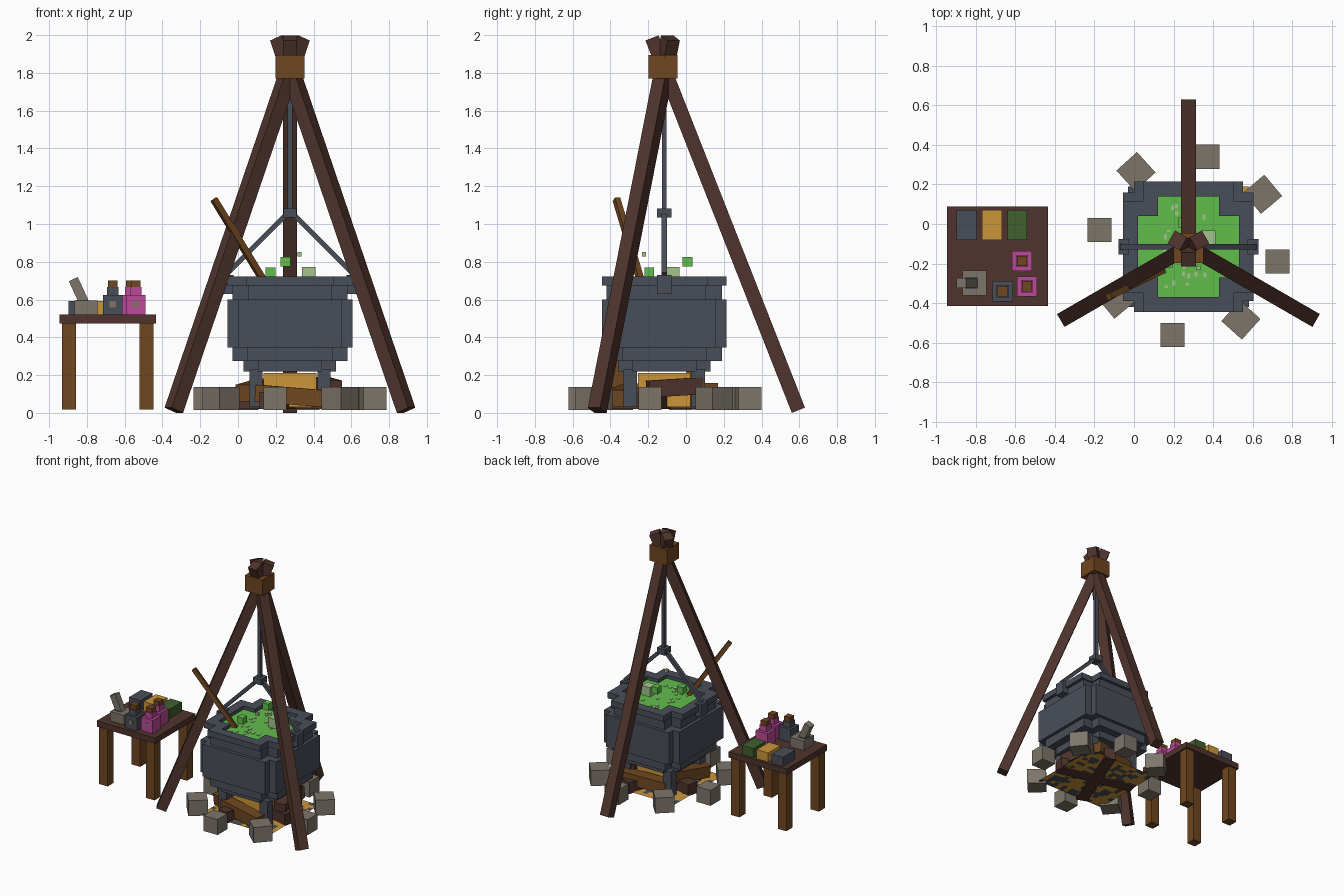
import bpy, bmesh, math, random
from mathutils import Vector, Matrix

random.seed(4)
cube = bpy.data.objects.get("Cube")
if cube:
    bpy.data.objects.remove(cube, do_unlink=True)


def material(name, hex_code):
    rgb = [int(hex_code[i:i + 2], 16) / 255 for i in (0, 2, 4)]
    lin = [c / 12.92 if c < 0.04045 else ((c + 0.055) / 1.055) ** 2.4 for c in rgb]
    m = bpy.data.materials.new(name)
    m.use_nodes = True
    m.diffuse_color = (*lin, 1)
    m.node_tree.nodes["Principled BSDF"].inputs["Base Color"].default_value = (*lin, 1)
    return m


DARK = material("dark wood", "50342D")
WOOD = material("warm wood", "6F4720")
IRON = material("iron", "494E58")
STONE = material("stone", "7D756A")
GREEN = material("potion green", "61BE4B")
PALE = material("pale green", "A3C48C")
YELLOW = material("ember yellow", "CB9639")
PINK = material("pink glass", "BC4A9B")
LEAF = material("book green", "40602F")


def finish(name, bm, *mats):
    bmesh.ops.recalc_face_normals(bm, faces=bm.faces)
    me = bpy.data.meshes.new(name)
    bm.to_mesh(me)
    bm.free()
    for m in mats:
        me.materials.append(m)
    ob = bpy.data.objects.new(name, me)
    bpy.context.collection.objects.link(ob)
    return ob


def box(name, center, size, mat, rot=0.0, tilt=0.0):
    bm = bmesh.new()
    mtx = (Matrix.Translation(center) @ Matrix.Rotation(rot, 4, 'Z')
           @ Matrix.Rotation(tilt, 4, 'X') @ Matrix.Diagonal((*size, 1)))
    bmesh.ops.create_cube(bm, size=1, matrix=mtx)
    return finish(name, bm, mat)


def beam(name, a, b, width, mat):
    """Square bar from a to b, with one pair of sides kept upright."""
    a, b = Vector(a), Vector(b)
    d = (b - a).normalized()
    side = d.cross(Vector((0, 0, 1))).normalized()
    mtx = Matrix((side, d.cross(side), d)).transposed().to_4x4()
    bm = bmesh.new()
    bmesh.ops.create_cube(bm, size=1, matrix=Matrix.Translation((a + b) / 2) @ mtx
                          @ Matrix.Diagonal((width, width, (b - a).length, 1)))
    return finish(name, bm, mat)


CX, CY = 0.275, -0.115


def plus_loop(bm, half, arm, z):
    """Twelve vertices of a stepped, plus-shaped outline."""
    quarter = [(half, -arm), (half, arm), (arm, arm)]
    pts = []
    for k in range(4):
        c, s = [(1, 0), (0, 1), (-1, 0), (0, -1)][k]
        pts += [(x * c - y * s, x * s + y * c) for x, y in quarter]
    return [bm.verts.new((CX + x, CY + y, z)) for x, y in pts]


# Tripod legs crossing just below their tops
for name, deg in (("back", 90), ("right", 210), ("left", 330)):
    dx, dy = math.cos(math.radians(deg)), math.sin(math.radians(deg))
    beam(name + "_tripod_leg", (CX + 0.71 * dx, CY + 0.71 * dy, 0.014),
         (CX - 0.065 * dx, CY - 0.065 * dy, 1.985), 0.075, DARK)
box("tripod_binding", (CX, -0.122, 1.833), (0.152, 0.152, 0.125), WOOD)

# Hanging rod, knot block and pot handle
box("hanging_rod", (CX, CY, 1.41), (0.026, 0.026, 0.72), IRON)
box("handle_block", (CX, CY, 1.058), (0.07, 0.075, 0.047), IRON)
for name, s in (("right", -1), ("left", 1)):
    beam(name + "_handle_arm", (CX + s * 0.02, CY, 1.05), (CX + s * 0.335, CY, 0.735), 0.027, IRON)
    box(name + "_handle_bracket", (CX + s * 0.327, CY, 0.68), (0.055, 0.078, 0.1), IRON)

# Cauldron: stacked stepped outlines (half width, arm width, height)
profile = [(0.245, 0.17, 0.22), (0.245, 0.17, 0.275), (0.305, 0.225, 0.275), (0.305, 0.225, 0.345),
           (0.33, 0.275, 0.345), (0.33, 0.275, 0.60), (0.305, 0.22, 0.60), (0.305, 0.22, 0.675),
           (0.33, 0.23, 0.675), (0.33, 0.23, 0.722), (0.255, 0.155, 0.722), (0.255, 0.155, 0.66)]
bm = bmesh.new()
loops = [plus_loop(bm, *p) for p in profile]
for lo, hi in zip(loops, loops[1:]):
    for i in range(12):
        j = (i + 1) % 12
        bm.faces.new((lo[i], lo[j], hi[j], hi[i]))
bm.faces.new(loops[0][::-1])
bm.faces.new(loops[-1])
finish("cauldron", bm, IRON)
for sx in (-1, 1):
    for sy in (-1, 1):
        box("cauldron_foot", (CX + sx * 0.18, CY + sy * 0.18, 0.13), (0.07, 0.07, 0.2), IRON)

# Potion surface, flecks and bubbles
bm = bmesh.new()
bm.faces.new(plus_loop(bm, 0.255, 0.155, 0.695))
finish("potion", bm, GREEN)
for i in range(22):
    box("potion_fleck", (CX + random.uniform(-0.14, 0.14), CY + random.uniform(-0.23, 0.23), 0.697),
        (0.016, random.choice((0.012, 0.024)), 0.005), PALE)
for x, y, z, s, m in ((0.172, -0.195, 0.745, 0.052, GREEN), (0.252, 0.008, 0.80, 0.052, GREEN),
                      (0.375, -0.07, 0.735, 0.073, PALE), (0.325, -0.222, 0.84, 0.022, PALE)):
    box("bubble", (x, y, z), (s, s, s), m)
beam("stirring_stick", (0.16, -0.228, 0.66), (-0.127, -0.368, 1.13), 0.032, WOOD)

# Ember bed with ash patches
bm = bmesh.new()
bmesh.ops.create_grid(bm, x_segments=16, y_segments=16, size=0.305,
                      matrix=Matrix.Translation((CX, CY, 0.03)))
for f in bm.faces:
    f.material_index = int(random.random() < 0.38)
finish("ember_bed", bm, YELLOW, IRON)
box("fire", (CX, CY, 0.122), (0.28, 0.28, 0.18), YELLOW)

# Logs: a crossed pair below, shorter ones leaning on top
for dx, dy, z, length, deg, tilt in ((0, 0, 0.065, 0.66, -21, 0), (0, 0, 0.065, 0.62, 77, 0),
                                     (0.20, 0.06, 0.135, 0.30, 12, 0.06), (-0.19, -0.04, 0.12, 0.32, -20, 0.1),
                                     (0.0, -0.22, 0.09, 0.36, 80, 0.08), (0.02, 0.21, 0.1, 0.36, 100, -0.08)):
    box("log", (CX + dx, CY + dy, z), (0.09, length, 0.09), DARK if length < 0.31 else WOOD
        if length < 0.5 else DARK, math.radians(deg), tilt)

# Ring of stones
for x, y, deg in ((0.01, 0.265, 42), (0.37, 0.34, 0), (0.65, 0.15, 40), (0.725, -0.19, 0),
                  (0.54, -0.485, 48), (0.195, -0.56, 0), (-0.09, -0.38, 40), (-0.175, -0.03, 0)):
    box("hearth_stone", (x, y, 0.077), (0.14 if deg else 0.122, 0.14 if deg else 0.122, 0.122),
        STONE, math.radians(deg))

# Table
TX, TY = -0.69, -0.163
box("table_top", (TX, TY, 0.497), (0.51, 0.505, 0.046), DARK)
for sx in (-1, 1):
    for sy in (-1, 1):
        box("table_leg", (TX + sx * 0.205, TY + sy * 0.203, 0.247), (0.074, 0.074, 0.456), WOOD)

# Books
for x, m in ((-0.847, IRON), (-0.718, YELLOW), (-0.59, LEAF)):
    box("book", (x, -0.006, 0.556), (0.1, 0.152, 0.072), m)

# Mortar and pestle
box("mortar", (-0.805, -0.298, 0.557), (0.122, 0.125, 0.075), STONE)
box("mortar_hollow", (-0.825, -0.298, 0.595), (0.06, 0.06, 0.006), IRON)
beam("pestle", (-0.815, -0.298, 0.585), (-0.872, -0.298, 0.708), 0.052, STONE)

# Corked bottles with labels
for x, y, m in ((-0.566, -0.187, PINK), (-0.541, -0.315, PINK), (-0.663, -0.34, IRON)):
    box("bottle_body", (x, y, 0.572), (0.102, 0.102, 0.105), m)
    box("bottle_neck", (x, y, 0.645), (0.062, 0.062, 0.045), m)
    box("bottle_cork", (x, y, 0.684), (0.052, 0.052, 0.036), WOOD)
    box("bottle_label", (x, y - 0.052, 0.575), (0.032, 0.005, 0.034), STONE)
